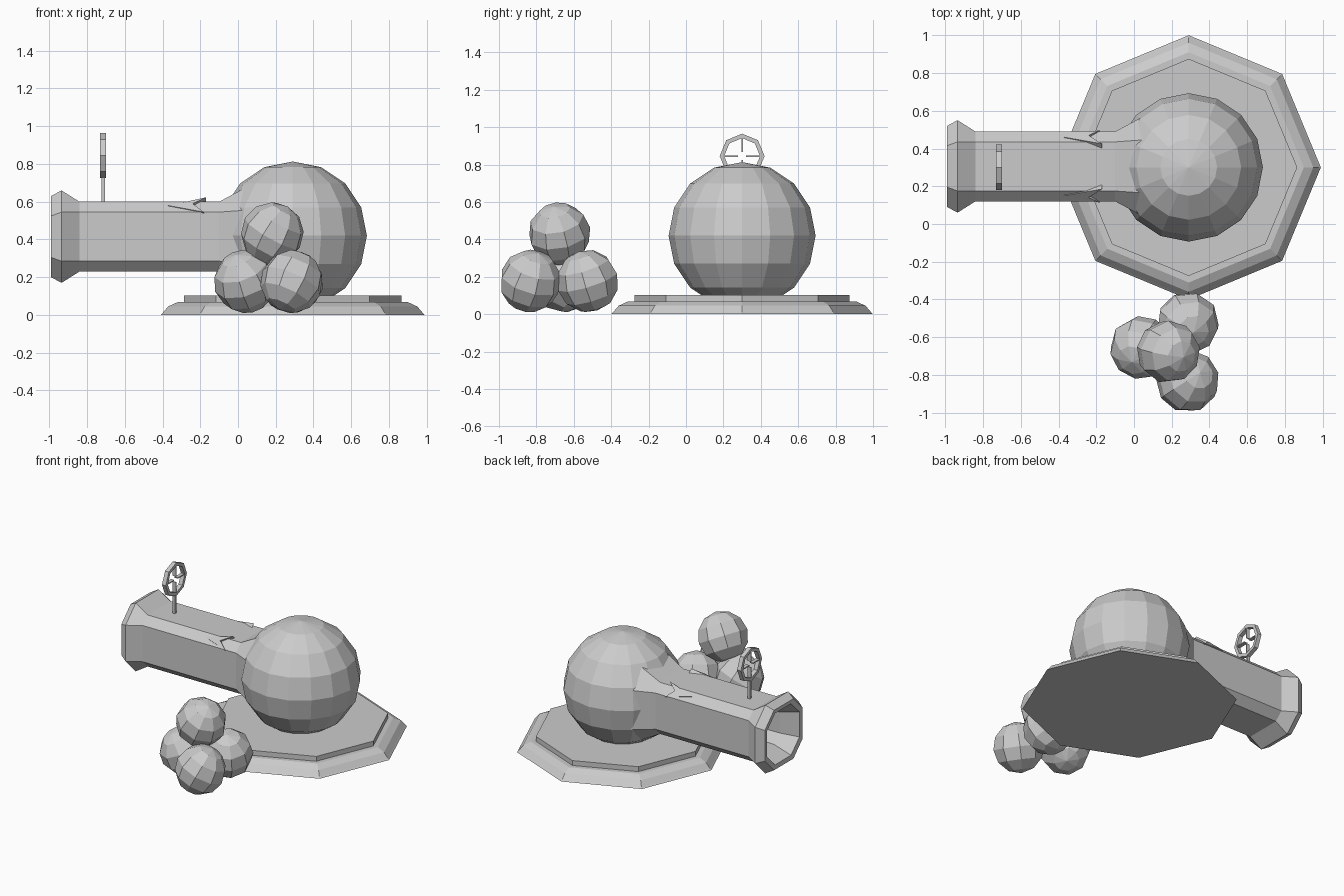
import bpy, bmesh
from math import sin, cos, pi, tau
from mathutils import Vector, Matrix

if "Cube" in bpy.data.objects:
    bpy.data.objects.remove(bpy.data.objects["Cube"])

CX, CY = 0.29, 0.30      # turret centre
BY, BZ = 0.305, 0.415    # barrel axis


def finish(bm, name):
    bmesh.ops.recalc_face_normals(bm, faces=bm.faces)
    me = bpy.data.meshes.new(name)
    bm.to_mesh(me)
    bm.free()
    ob = bpy.data.objects.new(name, me)
    bpy.context.collection.objects.link(ob)
    return ob


def loft(name, rings, cap=True, closed=False):
    bm = bmesh.new()
    vs = [[bm.verts.new(p) for p in r] for r in rings]
    pairs = list(zip(vs, vs[1:])) + ([(vs[-1], vs[0])] if closed else [])
    for a, b in pairs:
        n = len(a)
        for i in range(n):
            j = (i + 1) % n
            bm.faces.new((a[i], a[j], b[j], b[i]))
    if cap and not closed:
        bm.faces.new(vs[0])
        bm.faces.new(vs[-1])
    return finish(bm, name)


def ball(name, centre, r, seg, rings, rot=(0, 0, 0)):
    bm = bmesh.new()
    m = Matrix.Translation(centre)
    for a, ax in zip(rot, 'XYZ'):
        m = m @ Matrix.Rotation(a, 4, ax)
    bmesh.ops.create_uvsphere(bm, u_segments=seg, v_segments=rings, radius=r, matrix=m)
    return finish(bm, name)


def box(name, centre, size):
    bm = bmesh.new()
    bmesh.ops.create_cube(bm, size=1, matrix=Matrix.Translation(centre) @ Matrix.Diagonal((*size, 1)))
    return finish(bm, name)


def disc(r, z):
    return [(CX + r * cos(i * tau / 8), CY + r * sin(i * tau / 8), z) for i in range(8)]


def section(x, h, c):
    # chamfered square across the barrel: half size h, half flat c
    pts = [(h, -c), (h, c), (c, h), (-c, h), (-h, c), (-h, -c), (-c, -h), (c, -h)]
    return [(x, BY + y, BZ + z) for y, z in pts]


# stepped octagonal base
loft("base", [disc(0.70, 0), disc(0.69, 0.01), disc(0.66, 0.045), disc(0.61, 0.068),
              disc(0.575, 0.068), disc(0.575, 0.103)])

# round turret body
ball("turret", (CX, CY, 0.42), 0.393, 16, 8)

# barrel with flared muzzle, hollow bore and flared neck
loft("barrel", [section(*s) for s in (
    (0.04, 0.26, 0.14), (-0.10, 0.185, 0.13), (-0.84, 0.185, 0.13),
    (-0.935, 0.245, 0.13), (-0.99, 0.215, 0.11), (-0.985, 0.185, 0.09),
    (-0.86, 0.135, 0.075), (-0.60, 0.13, 0.075))])

# pointed shards on the two upper barrel corners
for side, label in ((-1, "front"), (1, "back")):
    outline = [(-0.37, 0.155, 0.165), (-0.17, 0.12, 0.208), (-0.24, 0.165, 0.175), (-0.18, 0.192, 0.13)]
    rings = [[(x, BY + side * (y - d), BZ + z - d) for x, y, z in outline] for d in (0, 0.03)]
    loft(label + "_barrel_shard", rings)

# sight: post, octagonal ring, cross hairs
SX, SZ = -0.715, 0.845
box("sight_post", (SX, CY, 0.66), (0.018, 0.018, 0.15))


def sight_ring(x, r):
    return [(x, CY + r * cos(i * tau / 8), SZ + r * sin(i * tau / 8)) for i in range(8)]


loft("sight_ring", [sight_ring(SX - 0.015, 0.12), sight_ring(SX + 0.015, 0.12),
                    sight_ring(SX + 0.015, 0.096), sight_ring(SX - 0.015, 0.096)], closed=True)
for s in (-1, 1):
    box("cross_hair_level", (SX, CY + s * 0.06, SZ), (0.026, 0.078, 0.007))
    box("cross_hair_upright", (SX, CY, SZ + s * 0.06), (0.026, 0.007, 0.078))

# stacked cannonballs
stack = [((0.285, -0.525, 0.177), (0.3, 0.2, 0.4)),
         ((0.038, -0.655, 0.177), (0.5, -0.3, 1.0)),
         ((0.285, -0.832, 0.177), (-0.3, 0.4, 0.1)),
         ((0.182, -0.677, 0.43), (0.2, 0.5, 0.7))]
for i, (c, rot) in enumerate(stack):
    ball("cannonball_%d" % (i + 1), c, 0.168, 9, 6, rot)
